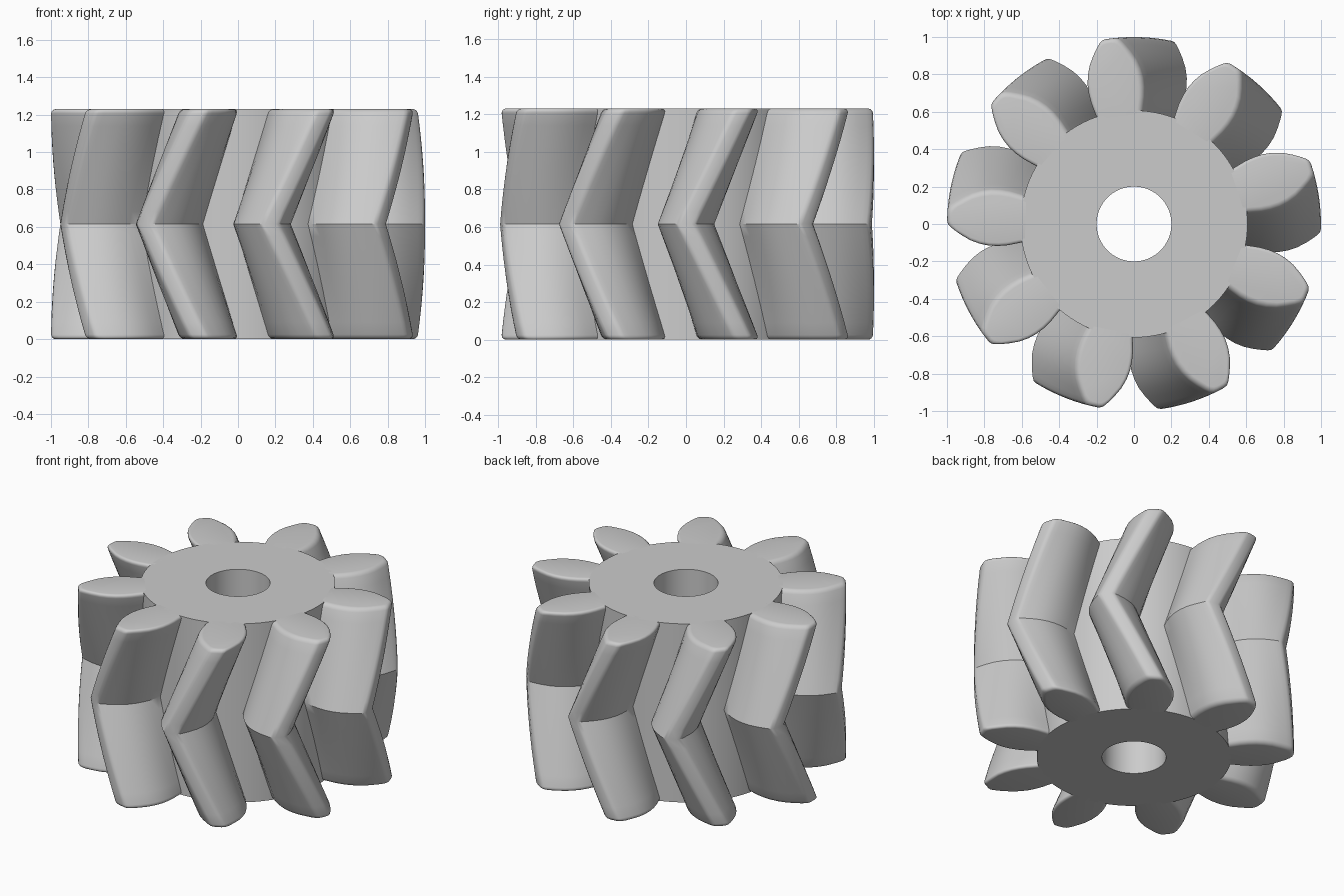
import bpy, bmesh, math

if "Cube" in bpy.data.objects:
    bpy.data.objects.remove(bpy.data.objects["Cube"], do_unlink=True)

HEIGHT = 1.23
TEETH = 9
TWIST = math.radians(18)
ROOT, BORE = 0.607, 0.2
ROUND = 0.025
# Half of the tooth cross-section: (radius, half width)
FLANK = [(0.58, 0.122), (0.62, 0.132), (0.67, 0.144), (0.72, 0.15), (0.77, 0.15),
         (0.82, 0.142), (0.87, 0.126), (0.92, 0.1), (0.96, 0.074),
         (0.983, 0.057), (0.994, 0.045), (0.999, 0.028)]

steel = bpy.data.materials.new("grey steel")
steel.use_nodes = True
grey = (0.6, 0.6, 0.6, 1)
steel.diffuse_color = grey
steel.node_tree.nodes["Principled BSDF"].inputs["Base Color"].default_value = grey


def finish(bm, name):
    bmesh.ops.recalc_face_normals(bm, faces=bm.faces)
    mesh = bpy.data.meshes.new(name)
    bm.to_mesh(mesh)
    bm.free()
    mesh.materials.append(steel)
    return mesh


def place(mesh, name, turn=0.0):
    obj = bpy.data.objects.new(name, mesh)
    obj.rotation_euler.z = turn
    bpy.context.collection.objects.link(obj)
    return obj


def smooth(obj):
    bpy.ops.object.select_all(action='DESELECT')
    obj.select_set(True)
    bpy.context.view_layer.objects.active = obj
    bpy.ops.object.shade_smooth_by_angle(angle=math.radians(35))


def section(bm, z, inset):
    """One slice of the tooth, turned along the herringbone and drawn in by the inset."""
    turn = -TWIST * (1 - abs(2 * z / HEIGHT - 1))
    half = []
    for r, w in FLANK:
        pull = inset * max(0, (r - 0.9) / 0.1)
        half.append((r - pull, max(w - inset * (0.6 if r > 0.95 else 1), 0.006)))
    loop = half + [(r, -w) for r, w in reversed(half)]
    c, s = math.cos(turn), math.sin(turn)
    return [bm.verts.new((x * c - y * s, x * s + y * c, z)) for x, y in loop]


# Tooth: slices lofted from bottom to top, with rounded end rims
slices = []
for i in range(5):
    a = i / 4 * math.pi / 2
    slices.append((ROUND * (1 - math.sin(a)), ROUND * (1 - math.cos(a))))
rim = sorted((ROUND * (1 - math.cos(i * math.pi / 8)), ROUND * (1 - math.sin(i * math.pi / 8)))
             for i in range(5))
straight = [(ROUND + (HEIGHT / 2 - ROUND) * i / 9, 0) for i in range(1, 10)]
lower = rim + straight
levels = lower + [(HEIGHT - z, inset) for z, inset in reversed(lower[:-1])]

bm = bmesh.new()
loops = [section(bm, z, inset) for z, inset in levels]
for a, b in zip(loops, loops[1:]):
    for i in range(len(a)):
        j = (i + 1) % len(a)
        bm.faces.new((a[i], a[j], b[j], b[i]))
bm.faces.new(loops[0])
bm.faces.new(loops[-1])
tooth = finish(bm, "tooth")
for k in range(TEETH):
    obj = place(tooth, f"tooth_{k + 1}", math.radians(98) + k * math.tau / TEETH)
    if k == 0:
        first_tooth = obj
smooth(first_tooth)

# Hub: ring with a round bore
bm = bmesh.new()
SIDES = 96
corners = [(BORE, 0), (ROOT, 0), (ROOT, HEIGHT), (BORE, HEIGHT)]
rings = [[bm.verts.new((r * math.cos(i * math.tau / SIDES), r * math.sin(i * math.tau / SIDES), z))
          for i in range(SIDES)] for r, z in corners]
for n, ring in enumerate(rings):
    other = rings[(n + 1) % len(rings)]
    for i in range(SIDES):
        j = (i + 1) % SIDES
        bm.faces.new((ring[i], ring[j], other[j], other[i]))
smooth(place(finish(bm, "hub"), "hub"))
